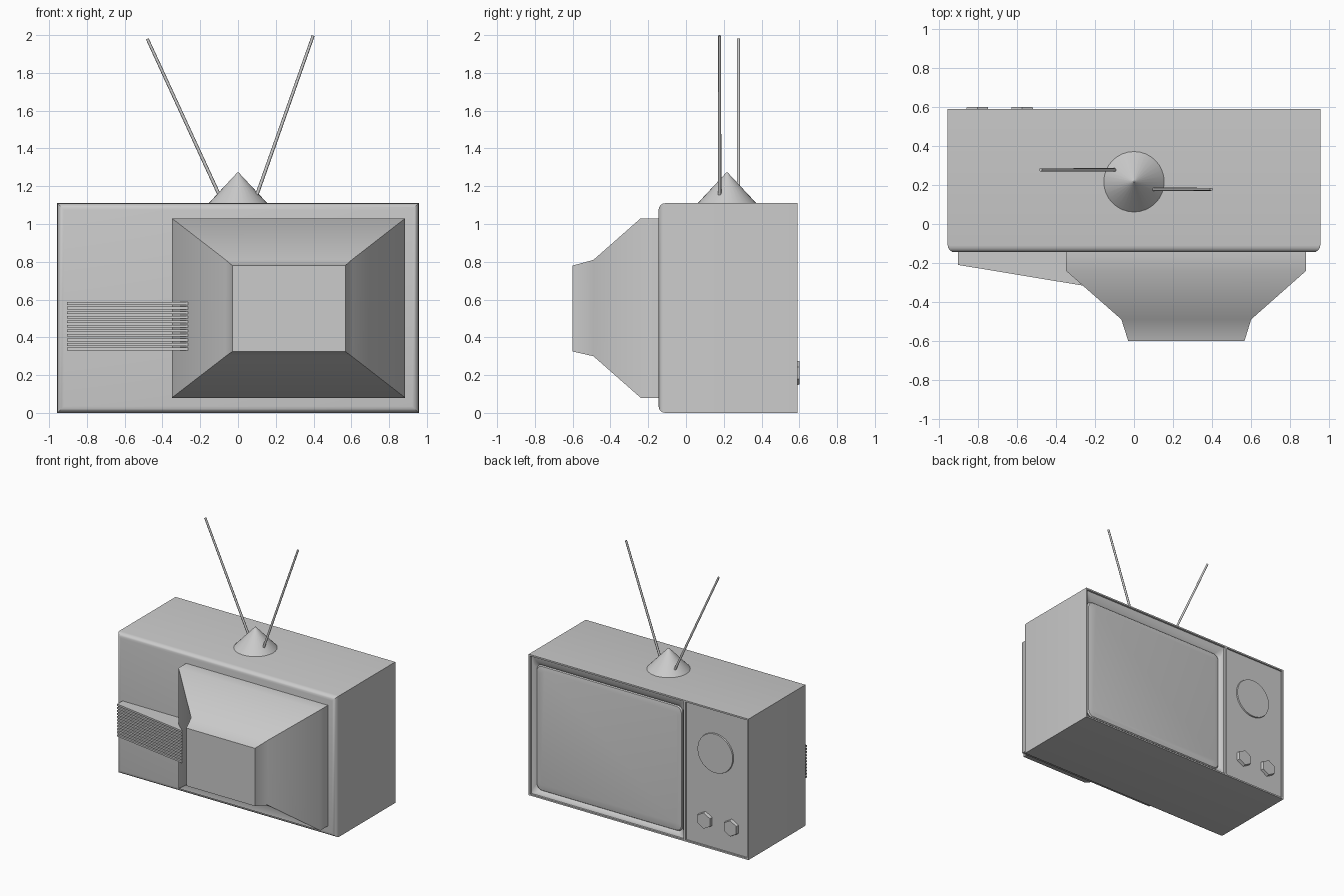
import bpy, bmesh, math
from mathutils import Vector

if "Cube" in bpy.data.objects:
    bpy.data.objects.remove(bpy.data.objects["Cube"])


def finish(name, bm, angle=30):
    bmesh.ops.recalc_face_normals(bm, faces=bm.faces)
    me = bpy.data.meshes.new(name)
    bm.to_mesh(me)
    bm.free()
    ob = bpy.data.objects.new(name, me)
    bpy.context.collection.objects.link(ob)
    bpy.ops.object.select_all(action='DESELECT')
    ob.select_set(True)
    bpy.context.view_layer.objects.active = ob
    bpy.ops.object.shade_smooth_by_angle(angle=math.radians(angle))
    return ob


def ring(x0, x1, z0, z1, y, r=0.0, seg=5):
    """Rectangle in the xz plane at depth y, with optional rounded corners."""
    if r == 0:
        return [(x0, y, z0), (x1, y, z0), (x1, y, z1), (x0, y, z1)]
    pts = []
    corners = [(x0 + r, z0 + r), (x1 - r, z0 + r), (x1 - r, z1 - r), (x0 + r, z1 - r)]
    for i, (cx, cz) in enumerate(corners):
        for k in range(seg + 1):
            a = math.pi + (i + k / seg) * math.pi / 2
            pts.append((cx + r * math.cos(a), y, cz + r * math.sin(a)))
    return pts


def loft(name, rings, cap_start=True, cap_end=True, angle=30):
    bm = bmesh.new()
    loops = [[bm.verts.new(p) for p in r] for r in rings]
    n = len(loops[0])
    for a, b in zip(loops, loops[1:]):
        for i in range(n):
            j = (i + 1) % n
            bm.faces.new((a[i], a[j], b[j], b[i]))
    if cap_start:
        bm.faces.new(loops[0])
    if cap_end:
        bm.faces.new(loops[-1])
    return finish(name, bm, angle)


def box(name, x0, x1, y0, y1, z0, z1):
    return loft(name, [ring(x0, x1, z0, z1, y0), ring(x0, x1, z0, z1, y1)])


def rod(name, a, b, r1, r2, sides, angle=30):
    a, b = Vector(a), Vector(b)
    d = b - a
    bm = bmesh.new()
    bmesh.ops.create_cone(bm, cap_ends=True, segments=sides, radius1=r1, radius2=r2, depth=d.length)
    m = d.to_track_quat('Z', 'Y').to_matrix().to_4x4()
    m.translation = (a + b) / 2
    bm.transform(m)
    return finish(name, bm, angle)


# cabinet: rounded back edges, thin rim and shallow recess on the screen side
def cab(inset, y):
    return ring(-0.957 + inset, 0.957 - inset, inset, 1.11 - inset, y)

R = 0.035
back = [cab(R * (1 - math.sin(t)), -0.145 + R * (1 - math.cos(t)))
        for t in [i * math.pi / 8 for i in range(5)]]
loft("cabinet", back + [cab(0, 0.59), cab(0.012, 0.59), cab(0.012, 0.545)], angle=40)

# stepped tube housing
loft("tube_housing", [
    ring(-0.35, 0.885, 0.08, 1.03, -0.13),
    ring(-0.35, 0.885, 0.08, 1.03, -0.24),
    ring(-0.065, 0.602, 0.30, 0.81, -0.49),
    ring(-0.03, 0.568, 0.325, 0.78, -0.60)], angle=60)

# slanted vent slats
N = 11
pitch = 0.255 / (N - 0.4)
for i in range(N):
    z = 0.331 + i * pitch
    bm = bmesh.new()
    outline = [(-0.905, -0.13), (-0.905, -0.21), (-0.265, -0.316), (-0.265, -0.13)]
    f = bm.faces.new([bm.verts.new((x, y, z)) for x, y in outline])
    up = bmesh.ops.extrude_face_region(bm, geom=[f])
    bmesh.ops.translate(bm, vec=(0, 0, pitch * 0.6),
                        verts=[v for v in up["geom"] if isinstance(v, bmesh.types.BMVert)])
    finish("vent_slat", bm)

# divider between screen and controls
box("divider", -0.41, -0.39, 0.54, 0.59, 0.01, 1.10)

# sloping bezel around the screen
loft("screen_bezel", [
    ring(-0.392, 0.946, 0.011, 1.099, 0.575, 0.005),
    ring(-0.372, 0.93, 0.03, 1.055, 0.567, 0.03),
    ring(-0.355, 0.913, 0.045, 1.03, 0.548, 0.04)], False, False)

# slightly domed screen with rounded corners
loft("screen", [
    ring(-0.358, 0.916, 0.042, 1.033, 0.546, 0.045),
    ring(-0.35, 0.908, 0.05, 1.025, 0.557, 0.045),
    ring(-0.32, 0.878, 0.08, 0.995, 0.563, 0.04)], False, True)

# control panel, channel dial and knobs
box("control_panel", -0.946, -0.408, 0.54, 0.578, 0.011, 1.099)
rod("channel_dial", (-0.665, 0.57, 0.76), (-0.665, 0.588, 0.76), 0.157, 0.153, 32)
for x in (-0.575, -0.805):
    rod("knob", (x, 0.57, 0.212), (x, 0.602, 0.212), 0.068, 0.062, 6)

# antenna base and two rods
rod("antenna_base", (0, 0.217, 1.105), (0, 0.217, 1.272), 0.16, 0.004, 32)
rod("antenna_rod_left", (-0.10, 0.278, 1.155), (-0.48, 0.278, 1.98), 0.009, 0.008, 8, 50)
rod("antenna_rod_right", (0.10, 0.178, 1.155), (0.398, 0.178, 1.997), 0.009, 0.008, 8, 50)
